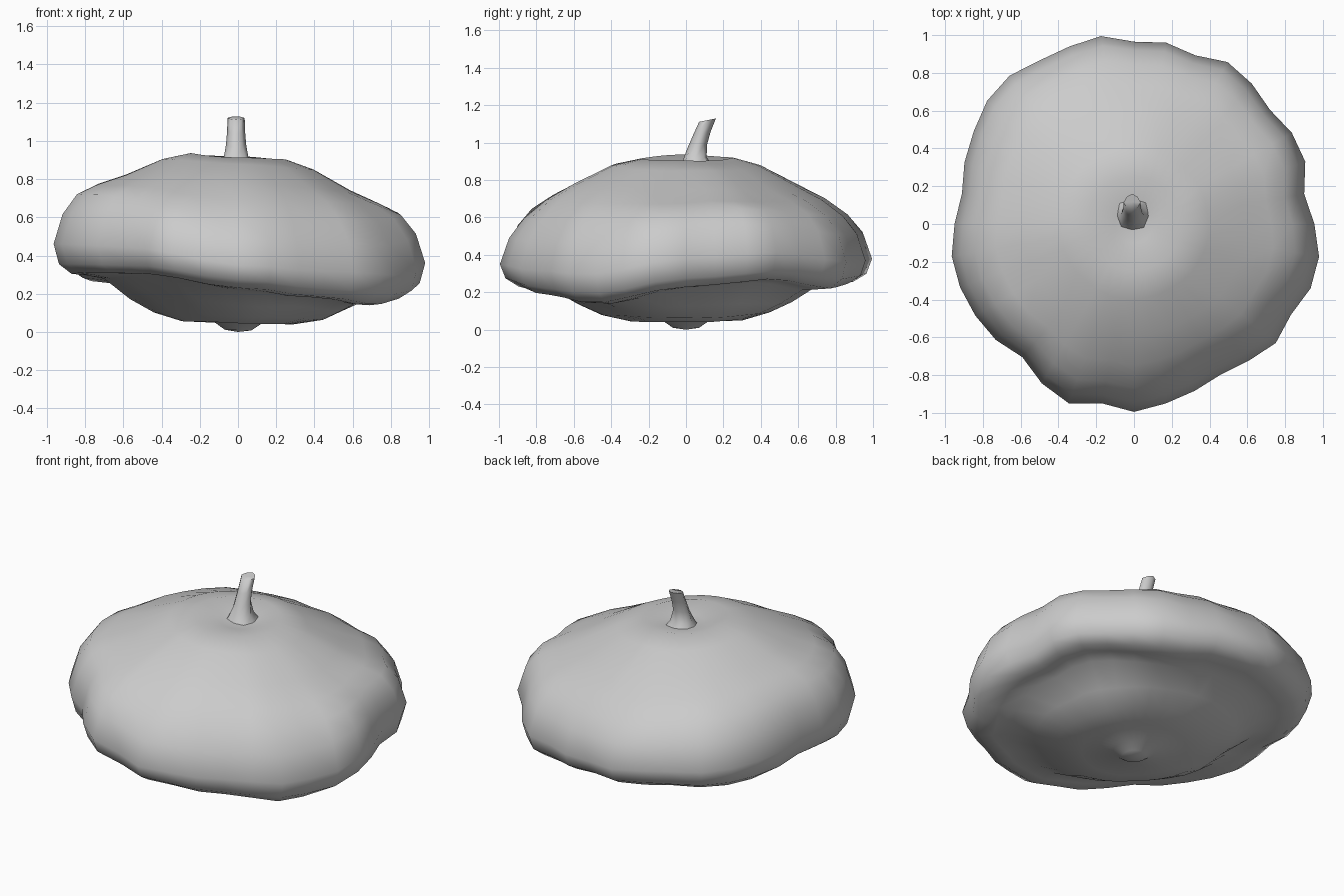
import bpy, bmesh
from math import radians, sin, cos, exp
from mathutils import Vector, noise

cube = bpy.data.objects.get("Cube")
if cube:
    bpy.data.objects.remove(cube, do_unlink=True)


def make_material(name, color):
    mat = bpy.data.materials.new(name)
    mat.use_nodes = True
    mat.diffuse_color = color
    mat.node_tree.nodes["Principled BSDF"].inputs["Base Color"].default_value = color
    return mat


def loft(name, rings, mat, sharp_angle):
    """Skin a list of closed rings; a ring with one point closes the end to a tip."""
    bm = bmesh.new()
    loops = [[bm.verts.new(point) for point in ring] for ring in rings]
    for upper, lower in zip(loops, loops[1:]):
        count = max(len(upper), len(lower))
        for i in range(count):
            j = (i + 1) % count
            if len(upper) == 1:
                bm.faces.new((upper[0], lower[i], lower[j]))
            elif len(lower) == 1:
                bm.faces.new((upper[i], lower[0], upper[j]))
            else:
                bm.faces.new((upper[i], lower[i], lower[j], upper[j]))
    bmesh.ops.recalc_face_normals(bm, faces=bm.faces)
    mesh = bpy.data.meshes.new(name)
    bm.to_mesh(mesh)
    bm.free()
    mesh.materials.append(mat)
    obj = bpy.data.objects.new(name, mesh)
    bpy.context.collection.objects.link(obj)
    bpy.ops.object.select_all(action="DESELECT")
    obj.select_set(True)
    bpy.context.view_layer.objects.active = obj
    bpy.ops.object.shade_smooth_by_angle(angle=radians(sharp_angle))
    return obj


grey = make_material("plain grey", (0.6, 0.6, 0.6, 1.0))

# Scalloped rim radius, one value every ten degrees from +x
RIM = [.955, .915, .965, .965, .94, .97, .99, .95, .975, .965, 1.01, 1.0,
       1.0, 1.025, 1.015, .98, .955, .925, .95, .98, .98, .97, .955, .92,
       .975, 1.01, .965, .995, .965, .94, .92, .945, .98, .96, .995, .995]

# Height of the rim's underside, one value every thirty degrees from +x
FLOOR = [.23, .265, .225, .25, .265, .27, .31, .31, .30, .23, .18, .15]

# Squash profile from the stem hollow over the rim to the blossom end
TOP = [(.1, .885), (.25, .915), (.4, .875), (.6, .775), (.75, .695),
       (.87, .595), (.95, .495), (1, .355)]
UNDER = [(.97, .28), (.9, .235), (.82, .23), (.72, .225), (.58, .145),
         (.45, .085), (.3, .05), (.12, .045), (.07, .01)]


def ramp(low, high, value):
    t = min(1, max(0, (value - low) / (high - low)))
    return t * t * (3 - 2 * t)


def floor_offset(step):
    i, part = divmod(step, 3)
    a, b = FLOOR[i], FLOOR[(i + 1) % len(FLOOR)]
    return a + (b - a) * ramp(0, 3, part) - .235


def body_point(step, reach, height, below):
    angle = radians(step * 10)
    # lobes fade out towards the middle
    radius = reach * (1 + (RIM[step] - 1) * reach ** 1.5)
    x, y = radius * cos(angle), radius * sin(angle)
    # the rim waves up and down, the crown and the bowl lean towards +x
    if below:
        wave, lean = ramp(.5, .82, reach), -.03 * x
    else:
        wave, lean = ramp(.7, 1, reach), -.065 * x
        height += .06 * abs(cos(angle)) * exp(-((reach - .88) / .15) ** 2)
    height += lean + (floor_offset(step) - lean) * wave
    if .2 < reach < .95:
        height += .015 * noise.noise(Vector((x, y, height)) * 3)
    return (x, y, height)


rings = [[(0, 0, .88)]]
for profile, below in ((TOP, False), (UNDER, True)):
    for reach, height in profile:
        rings.append([body_point(s, reach, height, below) for s in range(len(RIM))])
rings.append([(0, 0, 0)])
loft("squash_body", rings, grey, 60)

# Leaning stem with a flared, ribbed foot
STEM = [(.04, .86, .1), (.045, .91, .065), (.06, .98, .053), (.085, 1.05, .047), (.115, 1.12, .045)]
SIDES = 8
stem_rings = []
for level, (y, z, radius) in enumerate(STEM):
    ring = []
    for i in range(SIDES):
        a = radians(360 * i / SIDES)
        r = radius * (1.12 if i % 2 and level < 2 else 1 - .1 * (i % 2))
        ring.append((r * cos(a) - .01, y + r * sin(a), z + .2 * r * sin(a)))
    stem_rings.append(ring)
stem_rings.append([(-.01, .117, 1.12)])
loft("stem", stem_rings, grey, 70)
